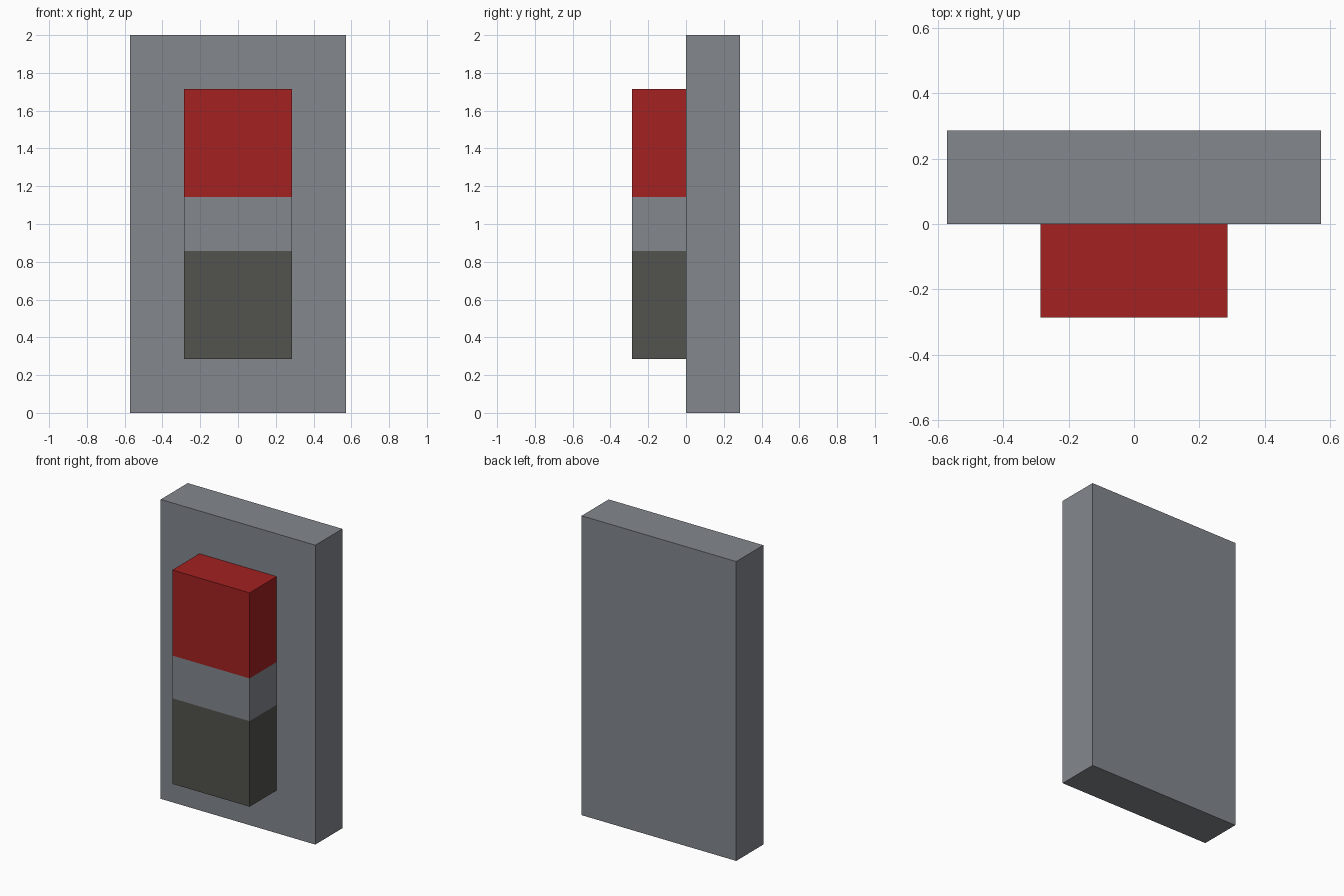
import bpy
import bmesh
from mathutils import Matrix, Vector

cube = bpy.data.objects.get("Cube")
if cube:
    bpy.data.objects.remove(cube, do_unlink=True)

U = 1 / 7  # grid unit: the panel is 8 x 2 x 14 units


def material(name, srgb):
    def linear(c):
        c /= 255
        return c / 12.92 if c <= 0.04045 else ((c + 0.055) / 1.055) ** 2.4
    colour = (*[linear(c) for c in srgb], 1)
    mat = bpy.data.materials.new(name)
    mat.use_nodes = True
    mat.diffuse_color = colour
    mat.node_tree.nodes["Principled BSDF"].inputs["Base Color"].default_value = colour
    return mat


grey = material("panel grey", (131, 135, 141))
red = material("signal red", (164, 33, 33))
dark = material("dark unlit grey", (82, 82, 77))


def box(name, low, high, mats, cuts=()):
    """Box between two corners in grid units, sliced into colour bands from the bottom up."""
    low, high = Vector(low) * U, Vector(high) * U
    bm = bmesh.new()
    bmesh.ops.create_cube(bm, size=1, matrix=Matrix.Translation((low + high) / 2)
                          @ Matrix.Diagonal((*(high - low), 1)))
    for z in cuts:
        bmesh.ops.bisect_plane(bm, geom=bm.verts[:] + bm.edges[:] + bm.faces[:],
                               plane_co=(0, 0, z * U), plane_no=(0, 0, 1))
    for face in bm.faces:
        face.material_index = sum(face.calc_center_median().z > z * U for z in cuts)
    mesh = bpy.data.meshes.new(name)
    bm.to_mesh(mesh)
    bm.free()
    for mat in mats:
        mesh.materials.append(mat)
    obj = bpy.data.objects.new(name, mesh)
    bpy.context.collection.objects.link(obj)
    return obj


# Back panel
box("back_panel", (-4, 0, 0), (4, 2, 14), [grey])

# Raised signal block: dark lower lamp, grey divider, red upper lamp
box("signal_block", (-2, -2, 2), (2, 0, 12), [dark, grey, red], cuts=(6, 8))
